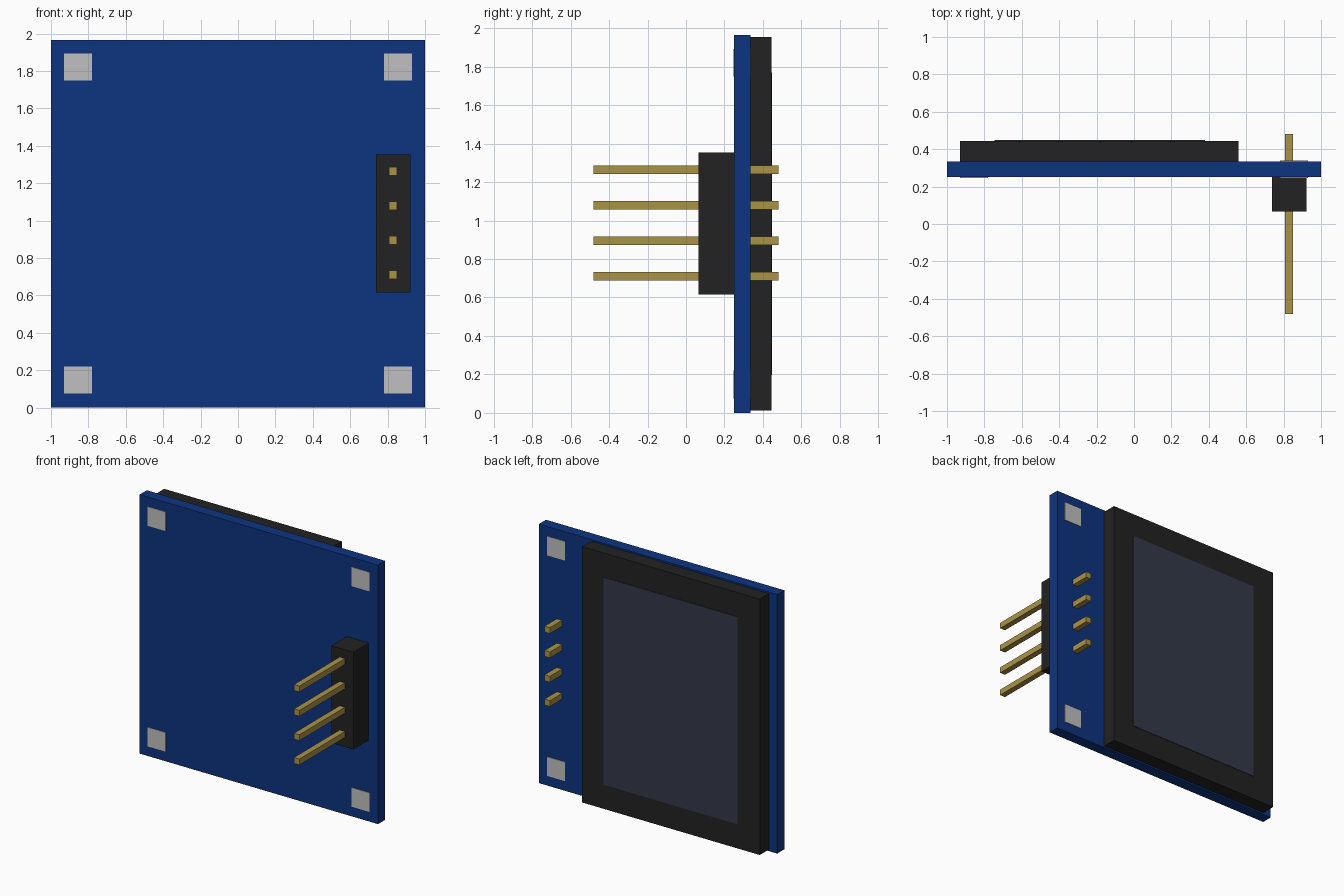
import bpy
import bmesh

cube = bpy.data.objects.get("Cube")
if cube:
    bpy.data.objects.remove(cube, do_unlink=True)


def material(name, rgb):
    """Flat material from 0-255 sRGB values, stored as linear."""
    lin = [((c / 255 + 0.055) / 1.055) ** 2.4 for c in rgb] + [1.0]
    m = bpy.data.materials.new(name)
    m.use_nodes = True
    m.diffuse_color = lin
    bsdf = m.node_tree.nodes["Principled BSDF"]
    bsdf.inputs["Base Color"].default_value = lin
    bsdf.inputs["Roughness"].default_value = 0.6
    return m


def box(name, x, y, z, mat):
    """Box spanning the given (min, max) ranges."""
    bm = bmesh.new()
    bmesh.ops.create_cube(bm, size=1)
    for v in bm.verts:
        v.co = [r[0] if c < 0 else r[1] for c, r in zip(v.co, (x, y, z))]
    mesh = bpy.data.meshes.new(name)
    bm.to_mesh(mesh)
    bm.free()
    mesh.materials.append(mat)
    ob = bpy.data.objects.new(name, mesh)
    bpy.context.collection.objects.link(ob)
    return ob


blue = material("board blue", (13, 52, 128))
black = material("plastic black", (34, 34, 34))
glass = material("screen slate", (52, 57, 72))
silver = material("pad silver", (192, 192, 192))
gold = material("pin gold", (170, 148, 73))

# Circuit board
box("circuit_board", (-1, 1), (0.25, 0.335), (0, 1.965), blue)

# Display housing and its thin screen plate on the back
box("display_housing", (-0.93, 0.56), (0.335, 0.444), (0.012, 1.953), black)
box("display_screen", (-0.745, 0.38), (0.442, 0.448), (0.197, 1.77), glass)

# Corner mounting pads, showing on both faces of the board
for side, x in (("right", (-0.93, -0.78)), ("left", (0.78, 0.93))):
    for level, z in (("lower", (0.075, 0.22)), ("upper", (1.748, 1.893))):
        box(f"{level}_{side}_pad", x, (0.246, 0.339), z, silver)

# Pin header block with four square pins through the board
box("pin_header", (0.737, 0.922), (0.066, 0.25), (0.616, 1.353), black)
for i in range(4):
    z = 0.71 + i * 0.1845
    box(f"header_pin_{i + 1}", (0.806, 0.851), (-0.48, 0.48),
        (z - 0.0225, z + 0.0225), gold)
